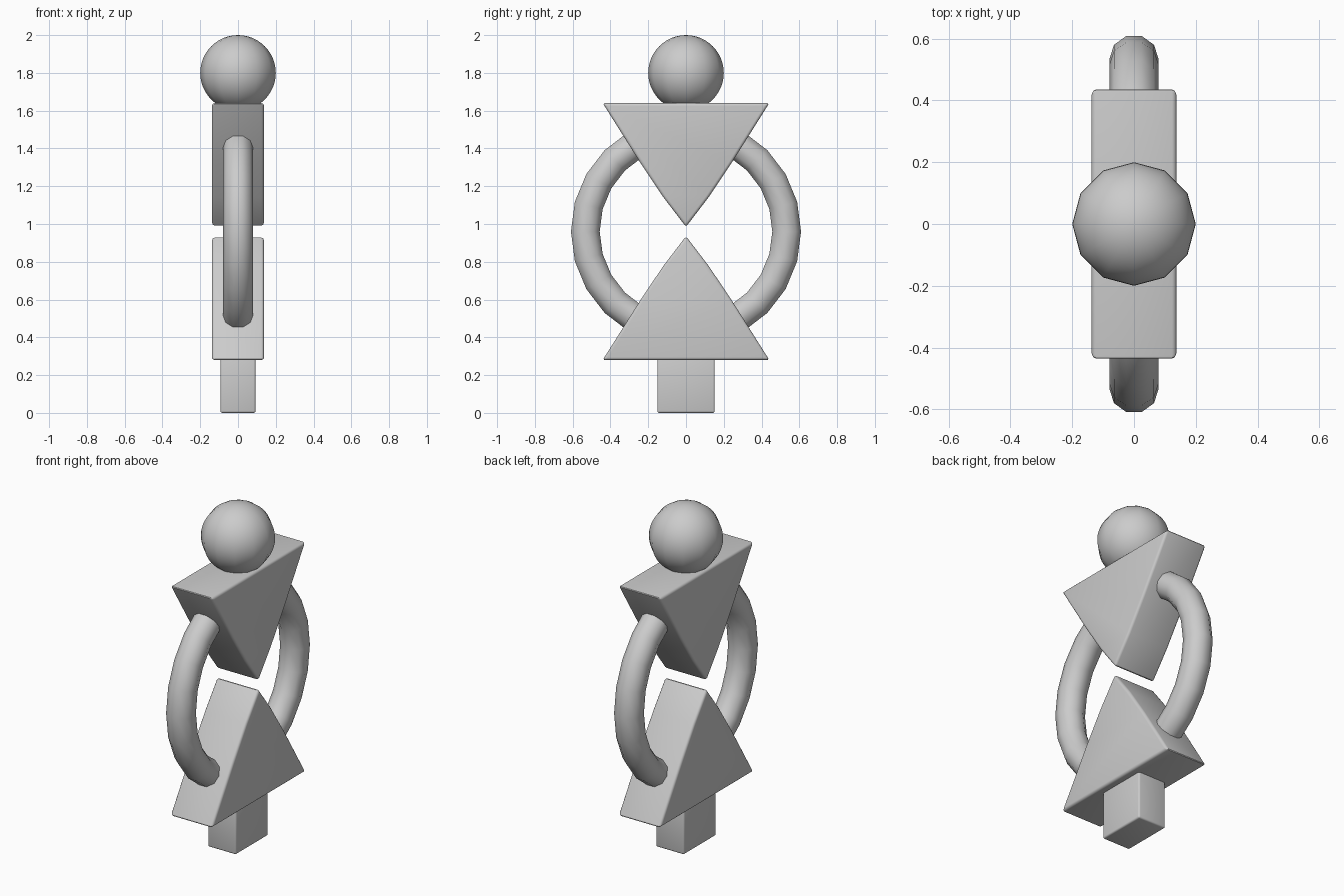
import bpy, bmesh, math
from mathutils import Matrix

if "Cube" in bpy.data.objects:
    bpy.data.objects.remove(bpy.data.objects["Cube"])


def finish(name, bm, angle, bevel=0.0):
    """Turn a bmesh into a named, smooth-shaded object, optionally bevelled."""
    bmesh.ops.recalc_face_normals(bm, faces=bm.faces)
    if bevel:
        hard = [e for e in bm.edges if e.calc_face_angle(0) > math.radians(35)]
        bmesh.ops.bevel(bm, geom=hard, offset=bevel, segments=3, profile=0.5,
                        affect='EDGES', clamp_overlap=True)
    mesh = bpy.data.meshes.new(name)
    bm.to_mesh(mesh)
    bm.free()
    ob = bpy.data.objects.new(name, mesh)
    bpy.context.collection.objects.link(ob)
    bpy.ops.object.select_all(action='DESELECT')
    ob.select_set(True)
    bpy.context.view_layer.objects.active = ob
    bpy.ops.object.shade_smooth_by_angle(angle=math.radians(angle))
    return ob


def wedge(name, base_z, direction):
    """Triangular block with slightly bowed sides, pointing up (1) or down (-1)."""
    side = [(0.441, 0.0), (0.24, 0.319), (0.12, 0.498)]
    profile = side + [(0.0, 0.655)] + [(-y, z) for y, z in reversed(side)]
    bm = bmesh.new()
    verts = [bm.verts.new((-0.138, y, base_z + direction * z)) for y, z in profile]
    face = bm.faces.new(verts)
    ext = bmesh.ops.extrude_face_region(bm, geom=[face])
    moved = [g for g in ext['geom'] if isinstance(g, bmesh.types.BMVert)]
    bmesh.ops.translate(bm, verts=moved, vec=(0.276, 0, 0))
    return finish(name, bm, 35, 0.015)


# two opposed triangular blocks
wedge("lower_wedge", 0.28, 1)
wedge("upper_wedge", 1.64, -1)

# short rectangular stem
bm = bmesh.new()
bmesh.ops.create_cube(bm, size=1, matrix=Matrix.Translation((0, 0, 0.145))
                      @ Matrix.Diagonal((0.185, 0.304, 0.29, 1)))
finish("stem", bm, 35, 0.01)

# ball on top
bm = bmesh.new()
bmesh.ops.create_uvsphere(bm, u_segments=12, v_segments=24, radius=0.2,
                          matrix=Matrix.Translation((0, 0, 1.8)))
finish("top_ball", bm, 60)

# upright ring: ten-sided tube swept in 24 steps
MAJOR, MINOR, R, r = 24, 10, 0.533, 0.08
bm = bmesh.new()
loops = []
for i in range(MAJOR):
    a = 2 * math.pi * i / MAJOR
    loop = []
    for j in range(MINOR):
        b = 2 * math.pi * (j + 0.5) / MINOR
        d = R + r * math.cos(b)
        loop.append(bm.verts.new((r * math.sin(b), d * math.cos(a), 0.96 + d * math.sin(a))))
    loops.append(loop)
for i in range(MAJOR):
    p, q = loops[i], loops[(i + 1) % MAJOR]
    for j in range(MINOR):
        k = (j + 1) % MINOR
        bm.faces.new((p[j], p[k], q[k], q[j]))
finish("ring", bm, 60)
